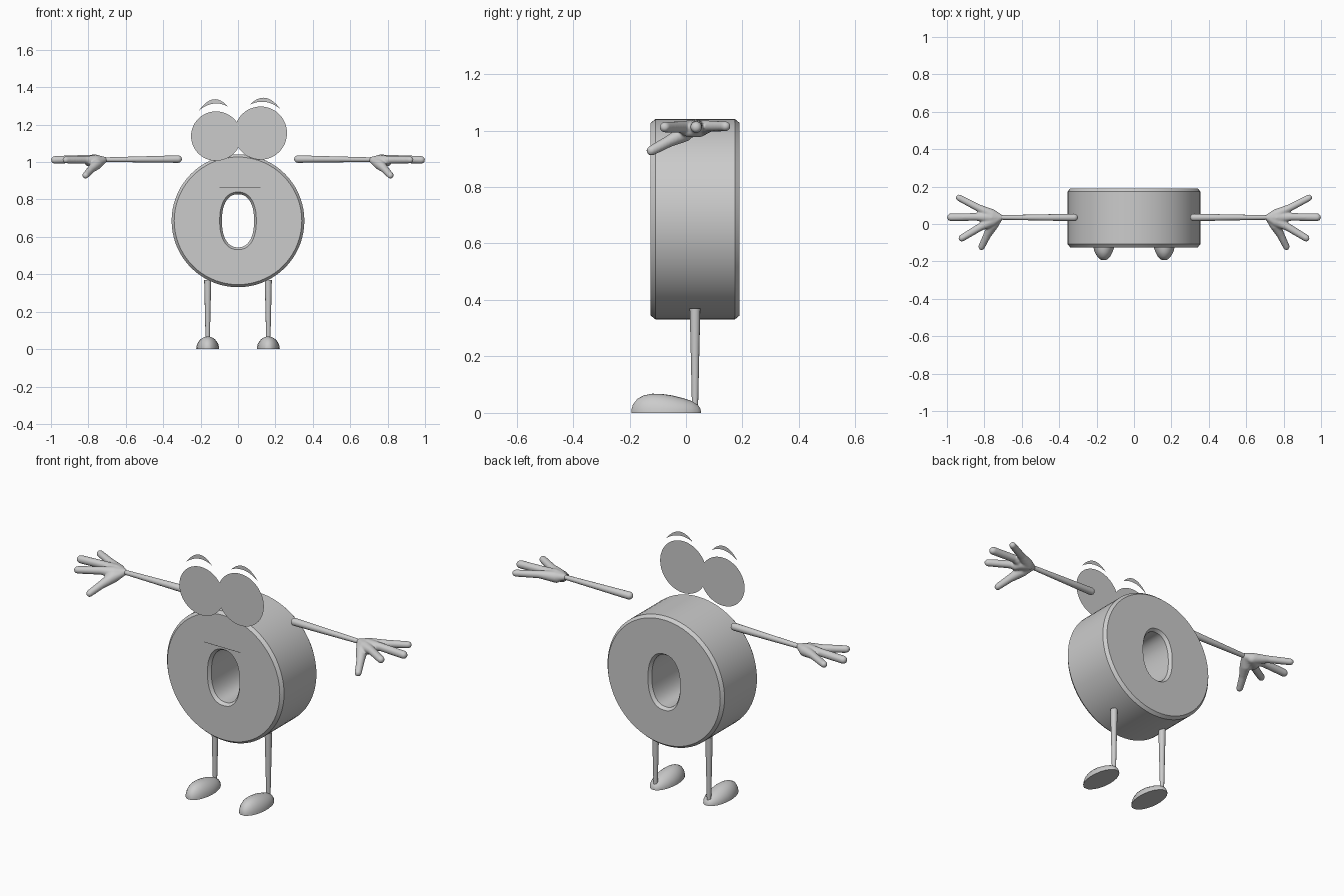
import bpy, bmesh, math
from mathutils import Vector

if "Cube" in bpy.data.objects:
    bpy.data.objects.remove(bpy.data.objects["Cube"])

grey = bpy.data.materials.new("light_grey")
grey.diffuse_color = (0.6, 0.6, 0.6, 1)
grey.use_nodes = True
grey.node_tree.nodes["Principled BSDF"].inputs["Base Color"].default_value = grey.diffuse_color


def finish(name, bm, smooth=40):
    bmesh.ops.recalc_face_normals(bm, faces=bm.faces)
    me = bpy.data.meshes.new(name)
    bm.to_mesh(me)
    bm.free()
    ob = bpy.data.objects.new(name, me)
    bpy.context.collection.objects.link(ob)
    me.materials.append(grey)
    if smooth:
        bpy.ops.object.select_all(action='DESELECT')
        ob.select_set(True)
        bpy.context.view_layer.objects.active = ob
        bpy.ops.object.shade_smooth_by_angle(angle=math.radians(smooth))
    return ob


def loft(bm, rings, closed=False):
    """Bridge equal-length rings; cap the ends unless the loft closes on itself."""
    vs = [[bm.verts.new(p) for p in r] for r in rings]
    n = len(vs[0])
    for i in range(len(vs) if closed else len(vs) - 1):
        a, b = vs[i], vs[(i + 1) % len(vs)]
        for j in range(n):
            bm.faces.new((a[j], a[(j + 1) % n], b[(j + 1) % n], b[j]))
    if not closed:
        bm.faces.new(vs[0])
        bm.faces.new(vs[-1])


def tube(bm, pts, radii, n=14, round_ends=(True, True)):
    """Round tapered limb along a path, with optional domed ends."""
    pts = [Vector(p) for p in pts]
    d0, d1 = (pts[1] - pts[0]).normalized(), (pts[-1] - pts[-2]).normalized()
    stations = list(zip(pts, radii))
    dome = [(math.sin(a), math.cos(a)) for a in (0.4, 0.8, 1.2, 1.5)]
    if round_ends[0]:
        stations = [(pts[0] - d0 * radii[0] * s, radii[0] * c) for s, c in reversed(dome)] + stations
    if round_ends[1]:
        stations += [(pts[-1] + d1 * radii[-1] * s, radii[-1] * c) for s, c in dome]
    axis = (pts[-1] - pts[0]).normalized()
    u = axis.orthogonal().normalized()
    v = axis.cross(u)
    loft(bm, [[p + (u * math.cos(t) + v * math.sin(t)) * r
               for t in (2 * math.pi * k / n for k in range(n))] for p, r in stations])


# Round body with an oval hole, bevelled at every rim
def oval(rx, rz, y, power=2.0, n=72):
    ring = []
    for k in range(n):
        c, s = math.cos(2 * math.pi * k / n), math.sin(2 * math.pi * k / n)
        ring.append((math.copysign(abs(c) ** (2 / power), c) * rx, y,
                     0.686 + math.copysign(abs(s) ** (2 / power), s) * rz))
    return ring


bm = bmesh.new()
R = 0.355
rings = [oval(R - w, R - w, y) for w, y in ((0.014, -0.125), (0, -0.108), (0, 0.173), (0.014, 0.19))]
rings += [oval(0.098 - w, 0.154 - w, y, 2.3)
          for w, y in ((0, 0.19), (0.012, 0.173), (0.012, -0.108), (0, -0.125))]
loft(bm, rings, closed=True)
finish("body", bm, 25)

# Flat eyes, brows and mouth floating just ahead of the body
FACE_Y = -0.15
for name, cx, cz, rx, rz in (("left_eye", -0.117, 1.139, 0.134, 0.132),
                             ("right_eye", 0.121, 1.155, 0.141, 0.142)):
    bm = bmesh.new()
    bm.faces.new([bm.verts.new((cx + rx * math.cos(t), FACE_Y, cz + rz * math.sin(t)))
                  for t in (2 * math.pi * k / 48 for k in range(48))])
    finish(name, bm, 0)

for name, a, b, rise_in, rise_out in (("left_brow", (-0.209, 1.275), (-0.053, 1.296), 0.027, 0.05),
                                      ("right_brow", (0.064, 1.307), (0.225, 1.286), 0.025, 0.047)):
    bm = bmesh.new()
    rows = []
    for k in range(17):
        t = k / 16
        x, z = a[0] + (b[0] - a[0]) * t, a[1] + (b[1] - a[1]) * t
        h = 4 * t * (1 - t)
        rows.append([bm.verts.new((x, FACE_Y, z + h * r)) for r in (rise_in, rise_out)])
    for p, q in zip(rows, rows[1:]):
        bm.faces.new((p[0], q[0], q[1], p[1]))
    bmesh.ops.remove_doubles(bm, verts=bm.verts, dist=1e-5)
    finish(name, bm, 0)

bm = bmesh.new()
bm.faces.new([bm.verts.new((x, FACE_Y, z)) for x, z in
              ((-0.1, 0.863), (0.12, 0.863), (0.12, 0.866), (-0.1, 0.866))])
finish("mouth", bm, 0)

# Foot side profile: y position and top height
FOOT = [(-0.193, 0.012), (-0.188, 0.03), (-0.172, 0.05), (-0.15, 0.062), (-0.12, 0.068), (-0.085, 0.067),
        (-0.05, 0.062), (-0.01, 0.052), (0.02, 0.042), (0.04, 0.03), (0.05, 0.018), (0.053, 0.006)]

for s, side in ((-1, "left"), (1, "right")):
    # Leg
    bm = bmesh.new()
    tube(bm, [(s * 0.162, 0.032, 0.025), (s * 0.162, 0.032, 0.2), (s * 0.162, 0.032, 0.37)],
         [0.011, 0.015, 0.019], round_ends=(False, False))
    finish(side + "_leg", bm)

    # Foot: half-elliptic sections with a flat sole
    bm = bmesh.new()
    sections = []
    for y, h in FOOT:
        t = (y + 0.07) / 0.125
        w = 0.062 * math.sqrt(max(0.02, 1 - t * t))
        sections.append([(s * 0.162 + w * math.cos(a), y, h * math.sin(a))
                         for a in (math.pi * k / 14 for k in range(15))])
    loft(bm, sections)
    finish(side + "_foot", bm, 50)

    # Arm
    bm = bmesh.new()
    tube(bm, [(s * 0.32, 0.035, 1.016), (s * 0.72, 0.035, 1.013)], [0.02, 0.012])
    finish(side + "_arm", bm)

    # Hand: palm strands, three fingers and a drooping thumb fused together
    bm = bmesh.new()
    strands = [
        ([(0.715, 0.035, 1.012), (0.76, 0.05, 1.008), (0.83, 0.085, 1.015), (0.935, 0.14, 1.015)],
         [0.017, 0.03, 0.02, 0.018]),
        ([(0.715, 0.035, 1.012), (0.76, 0.035, 1.008), (0.84, 0.038, 1.017), (0.979, 0.036, 1.012)],
         [0.017, 0.033, 0.021, 0.021]),
        ([(0.715, 0.035, 1.012), (0.76, 0.015, 1.005), (0.82, -0.015, 1.012), (0.92, -0.075, 1.012)],
         [0.017, 0.032, 0.021, 0.019]),
        ([(0.72, 0.03, 1.008), (0.755, -0.005, 0.99), (0.785, -0.06, 0.962), (0.815, -0.122, 0.929)],
         [0.017, 0.03, 0.021, 0.018]),
        ([(0.755, 0.05, 1.005), (0.79, 0.03, 1.005), (0.80, 0.01, 1.003)], [0.028, 0.03, 0.026])]
    for pts, radii in strands:
        tube(bm, [(s * x, y, z) for x, y, z in pts], radii)
    hand = finish(side + "_hand", bm, 0)
    fuse = hand.modifiers.new("fuse", 'REMESH')
    fuse.mode = 'VOXEL'
    fuse.voxel_size = 0.005
    fuse.use_smooth_shade = True
    soft = hand.modifiers.new("soften", 'SMOOTH')
    soft.factor = 0.5
    soft.iterations = 5
